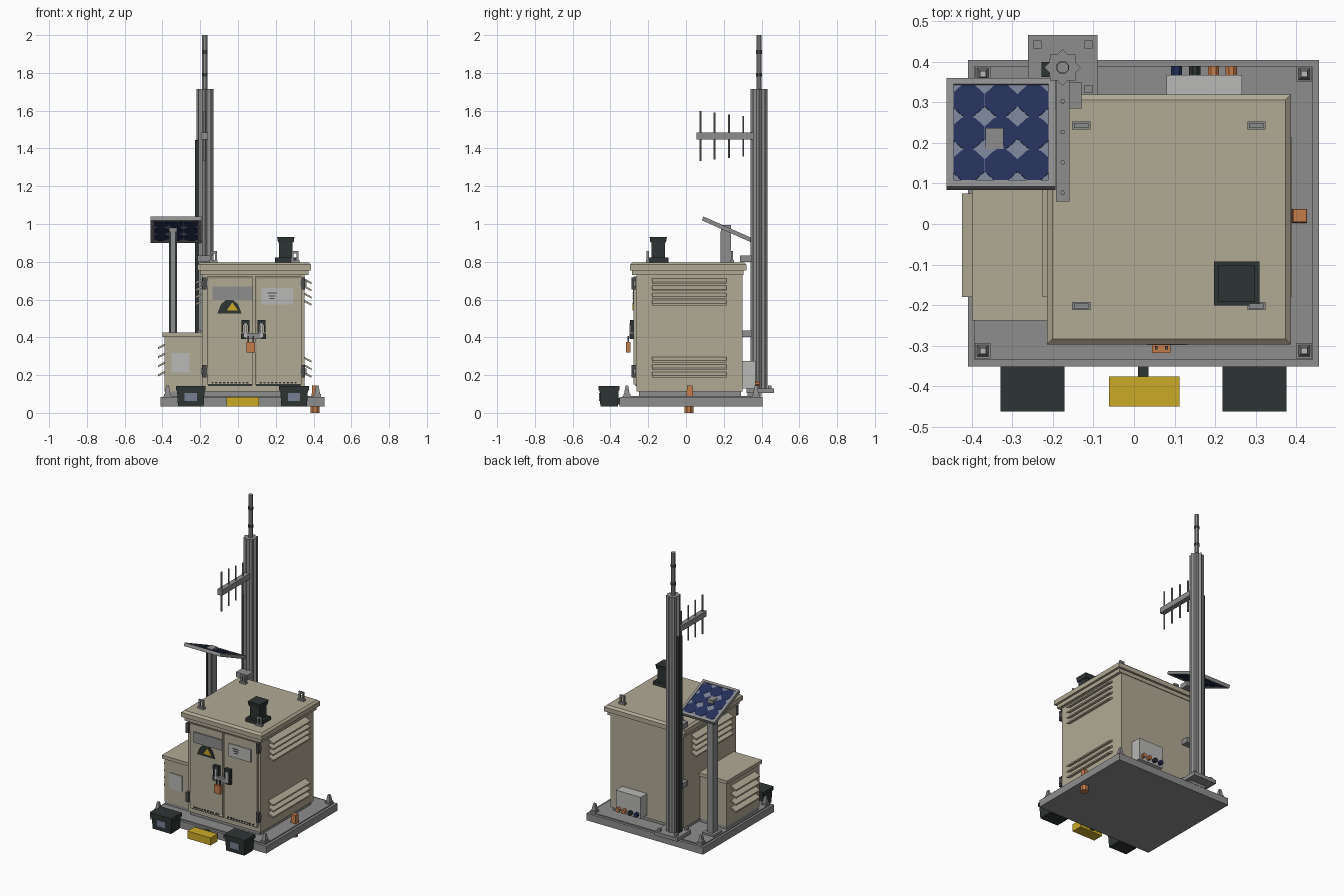
import bpy, bmesh, math
from mathutils import Matrix, Vector

if "Cube" in bpy.data.objects:
    bpy.data.objects.remove(bpy.data.objects["Cube"], do_unlink=True)


def material(name, r, g, b):
    m = bpy.data.materials.new(name)
    m.use_nodes = True
    m.diffuse_color = (r, g, b, 1)
    m.node_tree.nodes["Principled BSDF"].inputs["Base Color"].default_value = (r, g, b, 1)
    return m


BEIGE = material("beige paint", .44, .40, .30)
STEEL = material("galvanised steel", .27, .27, .27)
DARK = material("dark green black", .026, .036, .034)
IRON = material("dark iron", .07, .07, .07)
PALE = material("pale grey", .48, .48, .47)
NAVY = material("navy cell", .018, .028, .10)
SLATE = material("slate backing", .18, .21, .29)
ORANGE = material("orange", .55, .20, .07)
YELLOW = material("yellow", .60, .40, .02)


def finish(name, bm, mat):
    bmesh.ops.recalc_face_normals(bm, faces=bm.faces)
    mesh = bpy.data.meshes.new(name)
    bm.to_mesh(mesh)
    bm.free()
    mesh.materials.append(mat)
    ob = bpy.data.objects.new(name, mesh)
    bpy.context.collection.objects.link(ob)
    return ob


def box(name, x, y, z, mat, top=1, bottom=1, inset=0, rot=None):
    """Box from (min, max) ranges; ends may taper and the front may be recessed."""
    bm = bmesh.new()
    bmesh.ops.create_cube(bm, size=1)
    for v in bm.verts:
        s = top if v.co.z > 0 else bottom
        v.co = Vector((v.co.x * s * (x[1] - x[0]), v.co.y * s * (y[1] - y[0]), v.co.z * (z[1] - z[0])))
    if inset:
        bm.normal_update()
        face = [f for f in bm.faces if f.normal.y < -.9]
        bmesh.ops.inset_region(bm, faces=face, thickness=inset, depth=-.004)
    if rot:
        bm.transform(rot)
    bm.transform(Matrix.Translation((sum(x) / 2, sum(y) / 2, sum(z) / 2)))
    return finish(name, bm, mat)


def cube(name, c, s, mat, **kw):
    """Box from centre and size."""
    return box(name, *[(a - b / 2, a + b / 2) for a, b in zip(c, s)], mat, **kw)


def prism(name, points, axis, start, end, mat):
    """Extrude a 2D outline along x, y or z."""
    place = {"x": lambda a, b, t: (t, a, b), "y": lambda a, b, t: (a, t, b), "z": lambda a, b, t: (a, b, t)}[axis]
    bm = bmesh.new()
    f = bm.faces.new([bm.verts.new(place(a, b, start)) for a, b in points])
    ext = bmesh.ops.extrude_face_region(bm, geom=[f])["geom"]
    move = Vector(place(0, 0, end - start))
    bmesh.ops.translate(bm, vec=move, verts=[e for e in ext if isinstance(e, bmesh.types.BMVert)])
    return finish(name, bm, mat)


def ring(c, radii, n, phase=0):
    return [(c[0] + radii[i % len(radii)] * math.cos(math.tau * i / n + phase),
             c[1] + radii[i % len(radii)] * math.sin(math.tau * i / n + phase)) for i in range(n)]


def louvres(name, x, side, y, heights):
    for z in heights:
        outline = [(x, z + .012), (x + side * .036, z - .008), (x + side * .036, z - .018), (x, z)]
        prism(name, outline, "y", y[0], y[1], BEIGE)


# Base slab with raised deck and corner anchors
box("base_slab", (-.41, .457), (-.352, .405), (.035, .083), STEEL)
box("base_deck", (-.395, .44), (-.335, .388), (.083, .09), STEEL)
for x in (-.373, .42):
    for y in (-.313, .37):
        cube("anchor_foot", (x, y, .095), (.038, .038, .012), STEEL)
        cube("anchor_cone", (x, y, .12), (.03, .03, .045), STEEL, top=.5)
        cube("anchor_tip", (x, y, .143), (.014, .014, .006), PALE)

# Main cabinet and roof
box("cabinet_plinth", (-.18, .342), (-.25, .29), (.088, .115), STEEL)
box("cabinet_body", (-.19, .352), (-.262, .30), (.112, .735), BEIGE)
box("roof_eave", (-.2, .372), (-.285, .305), (.73, .757), BEIGE)
box("roof_rim", (-.215, .387), (-.297, .32), (.755, .785), BEIGE)
box("roof_top", (-.215, .387), (-.297, .32), (.785, .797), BEIGE, top=.955)
for side, x in ((1, .352), (-1, -.19)):
    louvres("upper_louvre", x, side, (-.18, .215), (.70, .662, .624, .586))
    if side > 0:
        louvres("lower_louvre", x, side, (-.18, .215), (.285, .245, .205))
for x in (-.13, .302):
    for y in (-.202, .243):
        cube("lug_base", (x, y, .803), (.045, .02, .012), STEEL)
        for dx in (-.013, .013):
            cube("lug_leg", (x + dx, y, .826), (.01, .012, .045), STEEL)
        cube("lug_bridge", (x, y, .85), (.036, .012, .012), STEEL)

# Roof ventilator
cube("vent_flange", (.253, -.147, .809), (.112, .108, .025), DARK)
cube("vent_body", (.253, -.147, .865), (.073, .073, .1), DARK)
cube("vent_cap", (.253, -.147, .917), (.092, .092, .03), DARK, bottom=.9)

# Doors, hinges and door vents
for x0, x1, hinge in ((-.165, .08, -.178), (.09, .335, .345)):
    box("door", (x0, x1), (-.277, -.26), (.15, .722), BEIGE, inset=.014)
    for z in (.685, .22):
        cube("hinge", (hinge, -.276, z), (.02, .026, .065), IRON)
        cube("hinge_leaf", (hinge, -.272, z), (.036, .012, .03), STEEL)
    box("door_sill_gap", (x0 + .005, x1 - .005), (-.268, -.258), (.142, .15), DARK)
    for i in range(10):
        cube("door_slot", (x0 + .03 + i * .0205, -.277, .16), (.012, .003, .008), DARK)

# Signs on the doors
box("grey_sign", (-.135, .077), (-.280, -.272), (.597, .668), STEEL)
prism("warning_sign", [(-.11, .525), (.02, .525), (.0, .575), (-.025, .597), (-.065, .597), (-.09, .575)],
      "y", -.279, -.272, DARK)
prism("warning_mark", [(-.06, .542), (.0, .542), (-.03, .585)], "y", -.282, -.278, YELLOW)
box("data_plate", (.125, .29), (-.280, -.272), (.575, .66), PALE)
for i in range(3):
    cube("data_line", (.18, -.281, .634 - i * .014), (.05 - i * .012, .003, .005), IRON)

# Swing handles, hasp and padlock
for x, s in ((.04, -1), (.125, 1)):
    cube("handle_head", (x, -.284, .478), (.042, .024, .026), DARK)
    for dx in (-.017, .017):
        cube("handle_side", (x + dx, -.283, .448), (.009, .02, .045), DARK)
    cube("handle_lever", (x, -.287, .437), (.016, .022, .07), PALE)
    cube("handle_foot", (x + s * .008, -.284, .405), (.03, .024, .03), DARK)
cube("hasp", (.082, -.288, .407), (.085, .02, .034), STEEL)
for x in (.055, .08):
    cube("shackle", (x, -.305, .388), (.007, .008, .04), IRON)
box("padlock", (.045, .09), (-.318, -.294), (.32, .375), ORANGE)

# Side cabinet
box("side_plinth", (-.385, -.19), (-.22, .12), (.088, .115), STEEL)
box("side_body", (-.388, -.19), (-.226, .122), (.112, .405), BEIGE)
box("side_lid", (-.4, -.19), (-.238, .135), (.402, .425), BEIGE)
box("side_plate", (-.352, -.256), (-.231, -.224), (.213, .318), PALE)
louvres("side_louvre", -.388, -1, (-.18, .075), (.355, .307, .259, .211))

# Front bumper boxes and step
for x in (-.25, .297):
    cube("bumper_box", (x, -.407, .077), (.146, .1, .085), DARK, bottom=.93)
    cube("bumper_lid", (x, -.407, .13), (.158, .112, .024), DARK)
    cube("bumper_plate", (x, -.457, .085), (.064, .008, .042), SLATE)
box("yellow_step", (-.062, .112), (-.45, -.376), (.035, .085), YELLOW)
box("step_stub", (.01, .036), (-.38, -.345), (.045, .08), DARK)

# Mast with base plate, cable duct and brackets
MX, MY = -.176, .386
box("mast_plate", (-.262, -.09), (.32, .466), (.105, .13), STEEL)
box("mast_plate_shim", (-.235, -.115), (.325, .4), (.088, .107), STEEL)
for x in (-.238, -.112):
    for y in (.333, .443):
        cube("plate_bolt", (x, y, .137), (.02, .02, .018), STEEL)
prism("mast", ring((MX, MY), (.045, .0345), 16), "z", .125, 1.715, STEEL)
prism("mast_tip", ring((MX, MY), (.015,), 8, math.pi / 8), "z", 1.7, 2, STEEL)
for z in (1.78, 1.9):
    prism("tip_band", ring((MX, MY), (.0165,), 8, math.pi / 8), "z", z, z + .02, IRON)
box("cable_duct", (-.228, -.208), (.363, .4), (.13, 1.445), DARK)
for z in (.817, .42):
    box("mast_bracket", (-.215, -.13), (.285, .35), (z - .017, z + .017), STEEL)

# Comb antenna
box("antenna_boom", (MX - .017, MX + .017), (.056, .36), (1.448, 1.485), STEEL)
for i, y in enumerate((.077, .152, .227, .303)):
    prism("antenna_rod", ring((MX, y), (.006,), 6), "z", 1.333 + i * .008, 1.597 - i * .008, STEEL)

# Solar panel on its post
box("post", (-.366, -.322), (.185, .237), (.09, .995), STEEL)
for x in (-.359, -.33):
    cube("post_groove", (x, .185, .53), (.009, .004, .86), DARK)
box("post_foot", (-.385, -.303), (.165, .257), (.088, .102), STEEL)
tilt = Matrix.Rotation(math.radians(-24), 4, "X")
centre = Vector((-.328, .222, .970))


def panel_part(name, x, y, sx, sy, sz, mat):
    cube(name, centre + tilt @ Vector((x, y, 0)), (sx, sy, sz), mat, rot=tilt)


panel_part("panel_backing", 0, 0, .255, .275, .012, SLATE)
for s in (-1, 1):
    panel_part("panel_frame_side", s * .126, 0, .017, .292, .022, STEEL)
    panel_part("panel_frame_end", 0, s * .138, .268, .017, .022, STEEL)
for i in (-1, 0, 1):
    for j in (-1, 0, 1):
        cell = prism("solar_cell", ring((0, 0), (.0435,), 8, math.pi / 8), "z", -.008, .008, NAVY)
        cell.data.transform(Matrix.Translation(centre) @ tilt @ Matrix.Translation((i * .081, j * .088, 0)))
    for s in (-1, 1):
        panel_part("cell_link", i * .081, s * .044, .026, .03, .0145, NAVY)

# Rear junction box with cable glands
box("junction_box", (.08, .266), (.295, .367), (.13, .275), PALE)
for x, mat in ((.105, NAVY), (.15, DARK), (.196, ORANGE), (.24, ORANGE)):
    prism("cable_gland", ring((x, .155), (.015,), 8, math.pi / 8), "y", .36, .39, mat)

# Earth stud through the slab
box("earth_clamp", (.39, .427), (.003, .037), (.088, .146), ORANGE, top=.9)
prism("earth_rod", ring((.407, .015), (.026,), 8, math.pi / 8), "z", 0, .04, ORANGE)
